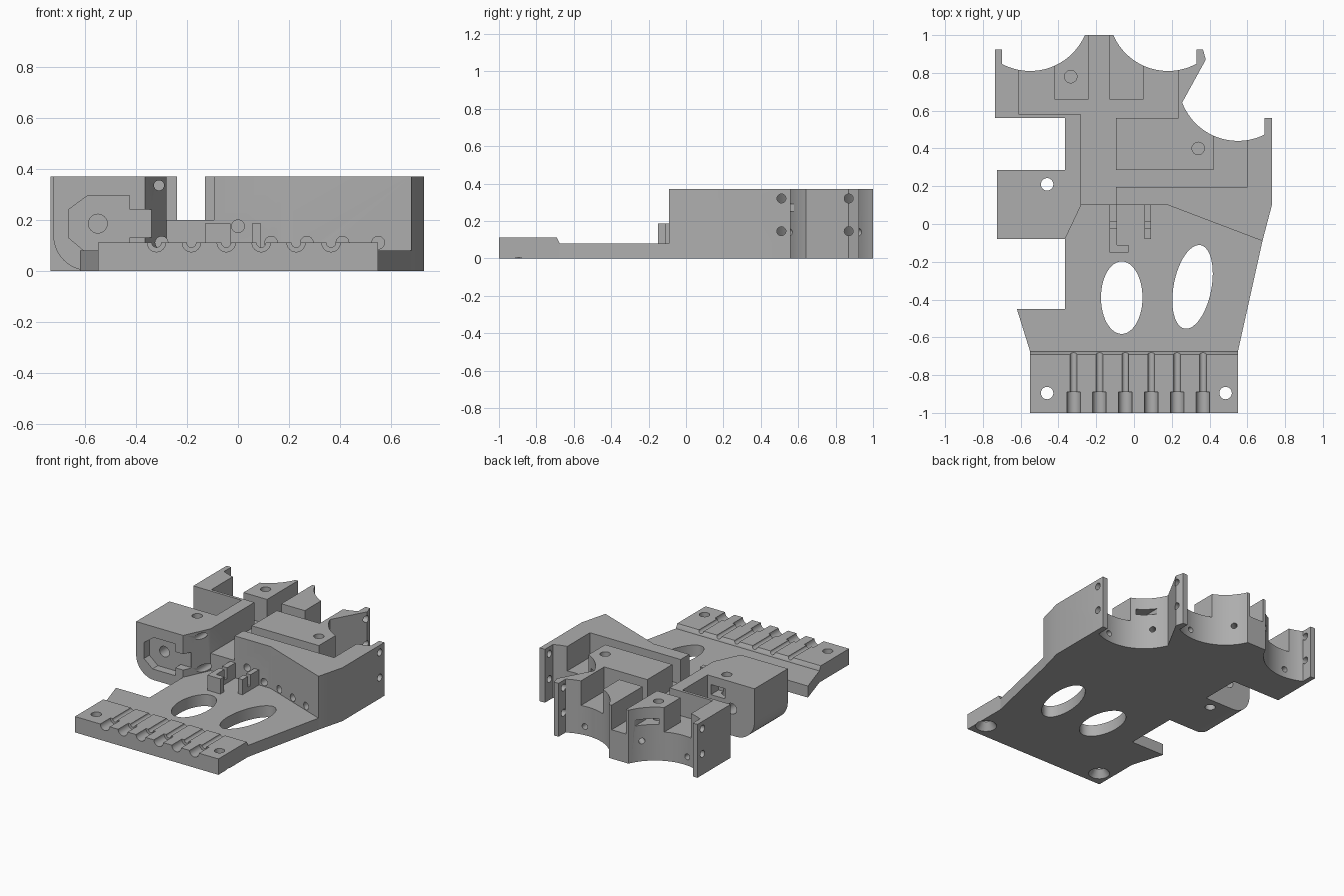
import bpy, bmesh, math
from mathutils import Vector, Matrix

if "Cube" in bpy.data.objects:
    bpy.data.objects.remove(bpy.data.objects["Cube"])

GREY = (0.42, 0.42, 0.42, 1)
grey = bpy.data.materials.new("plain grey")
grey.use_nodes = True
grey.diffuse_color = GREY
grey.node_tree.nodes["Principled BSDF"].inputs["Base Color"].default_value = GREY

TOP, FLOOR, PLATE, BAR = 0.37, 0.2, 0.08, 0.11
R = 0.316


def prism(name, pts, lo, hi, axis="z"):
    """Extrude a 2D outline along an axis: z uses (x, y), y uses (x, z), x uses (y, z)."""
    place = {"z": lambda a, b, h: (a, b, h), "y": lambda a, b, h: (a, h, b),
             "x": lambda a, b, h: (h, a, b)}[axis]
    bm = bmesh.new()
    face = bm.faces.new([bm.verts.new(place(a, b, lo)) for a, b in pts])
    ext = bmesh.ops.extrude_face_region(bm, geom=[face])
    move = Vector(place(0, 0, hi - lo))
    bmesh.ops.translate(bm, vec=move, verts=[v for v in ext["geom"] if isinstance(v, bmesh.types.BMVert)])
    bmesh.ops.recalc_face_normals(bm, faces=bm.faces)
    return finish(name, bm)


def finish(name, bm):
    mesh = bpy.data.meshes.new(name)
    bm.to_mesh(mesh)
    bm.free()
    mesh.materials.append(grey)
    ob = bpy.data.objects.new(name, mesh)
    bpy.context.collection.objects.link(ob)
    return ob


def box(name, x0, x1, y0, y1, z0, z1):
    return prism(name, [(x0, y0), (x1, y0), (x1, y1), (x0, y1)], z0, z1)


def rod(start, end, r, r2=None, segments=24):
    a, b = Vector(start), Vector(end)
    bm = bmesh.new()
    turn = (b - a).to_track_quat("Z", "Y").to_matrix().to_4x4()
    bmesh.ops.create_cone(bm, cap_ends=True, segments=segments, radius1=r, radius2=r if r2 is None else r2,
                          depth=(b - a).length, matrix=Matrix.Translation((a + b) / 2) @ turn)
    return finish("cutter", bm)


def cut(targets, cutter):
    for ob in targets:
        mod = ob.modifiers.new("cut", "BOOLEAN")
        mod.operation, mod.solver, mod.object = "DIFFERENCE", "EXACT", cutter
        bpy.context.view_layer.objects.active = ob
        bpy.ops.object.modifier_apply(modifier=mod.name)
    bpy.data.objects.remove(cutter)


def cut_box(targets, *dims):
    cut(targets, box("cutter", *dims))


def bowl(cx, cy, x0, x1, n=24):
    """Lower arc of a round cradle, running from x0 to x1."""
    a0, a1 = (-math.acos((x - cx) / R) for x in (x0, x1))
    return [(cx + R * math.cos(a0 + (a1 - a0) * i / n), cy + R * math.sin(a0 + (a1 - a0) * i / n))
            for i in range(n + 1)]


def oval(cx, cy, rx, ry, tilt=0, n=48):
    out = []
    for i in range(n):
        t = 2 * math.pi * i / n
        p = Matrix.Rotation(tilt, 2) @ Vector((rx * math.cos(t), ry * math.sin(t)))
        out.append((cx + p.x, cy + p.y))
    return out


# Tall body with three round motor cradles
CRADLES = [(-0.55, 1.126), (0.18, 1.126), (0.55, 0.756)]
outline = [(-0.365, -0.08), (-0.28, 0.10), (0.18, 0.10), (0.68, -0.09), (0.73, 0.10), (0.73, 0.56), (0.69, 0.56)]
outline += bowl(*CRADLES[2], 0.69, 0.255)
outline += [(0.38, 0.87), (0.365, 0.925), (0.33, 0.925)]
outline += bowl(*CRADLES[1], 0.33, -0.11)
outline += bowl(*CRADLES[0], -0.26, -0.70)
outline += [(-0.70, 0.925), (-0.735, 0.925), (-0.735, 0.56), (-0.365, 0.56)]
body = prism("motor_body", outline, 0, TOP)

# Open channels around the standing blocks
for x0, x1, y0, y1 in [(-0.28, -0.095, 0.05, 0.62), (-0.61, 0.235, 0.58, 0.66), (-0.28, 0.235, 0.56, 0.62),
                       (-0.61, -0.42, 0.62, 1.1), (-0.24, -0.13, 0.62, 1.1), (0.05, 0.235, 0.62, 1.1),
                       (-0.12, 0.60, 0.195, 0.285), (0.42, 0.60, 0.24, 0.65)]:
    cut_box([body], x0, x1, y0, y1, FLOOR, 0.5)

# Screw holes through the cradle arms
for x, y in [(0.71, 0.51), (0.35, 0.87), (-0.72, 0.87)]:
    for z in (0.145, 0.32):
        cut([body], rod((x - 0.06, y, z), (x + 0.06, y, z), 0.024))

# Screw holes in the cradle walls, and in the tops of the blocks
for (cx, cy), angles in zip(CRADLES, [(-40, -95), (-140, -85), (-140, -85)]):
    for deg, z in zip(angles, (0.14, 0.06)):
        d = Vector((math.cos(math.radians(deg)), math.sin(math.radians(deg)), 0))
        c = Vector((cx, cy, z))
        cut([body], rod(c + d * 0.2, c + d * 0.42, 0.02))
for x, y in [(-0.335, 0.78), (0.34, 0.40)]:
    cut([body], rod((x, y, 0.12), (x, y, 0.5), 0.033))

# Nut slots in the blocks
cut_box([body], -0.39, -0.28, 0.74, 1.0, 0.25, 0.29)
cut_box([body], 0.29, 0.39, 0.36, 0.6, 0.25, 0.29)

# Wire holes through the front wall
for x, z in [(-0.3, 0.11), (0, 0.175), (0.13, 0.11), (0.27, 0.11), (0.41, 0.11), (0.55, 0.11)]:
    cut([body], rod((x, -0.2, z), (x, 0.25, z), 0.025))
cut([body], rod((-0.31, -0.1, 0.335), (-0.31, 0.12, 0.335), 0.02))

# Side block with a rounded lower edge
corner = [(-0.585 - 0.14 * math.cos(a), 0.14 - 0.14 * math.sin(a))
          for a in (math.pi / 2 * i / 12 for i in range(13))]
side = prism("side_block", corner + [(-0.365, 0), (-0.365, TOP), (-0.725, TOP)], -0.08, 0.285, "y")
pocket = [(-0.665, 0.13), (-0.60, 0.075), (-0.425, 0.075), (-0.425, 0.13), (-0.34, 0.13),
          (-0.34, 0.24), (-0.425, 0.24), (-0.425, 0.295), (-0.59, 0.295), (-0.665, 0.24)]
cut([side, body], prism("cutter", pocket, -0.2, -0.02, "y"))
cut([side], rod((-0.55, -0.2, 0.185), (-0.55, 0.4, 0.185), 0.037))
cut([side], rod((-0.46, 0.21, -0.1), (-0.46, 0.21, 0.5), 0.033))
cut_box([side], -0.50, -0.39, 0.2, 0.4, 0.24, 0.31)

# Base plate with two oval openings
plate = prism("base_plate", [(-0.55, -0.675), (0.55, -0.675), (0.68, -0.09), (0.18, 0.10), (-0.28, 0.10),
                             (-0.365, -0.08), (-0.365, -0.45), (-0.62, -0.45)], 0, PLATE)
cut([plate], prism("cutter", oval(-0.065, -0.39, 0.11, 0.192), -0.1, 0.2))
cut([plate], prism("cutter", oval(0.31, -0.333, 0.1, 0.225, math.radians(-11)), -0.1, 0.2))

# Front bar with stepped wire grooves and countersunk mounting holes
bar = prism("front_bar", [(-1, 0), (-0.675, 0), (-0.675, PLATE), (-0.69, BAR), (-1, BAR)], -0.55, 0.55, "x")
for i in range(6):
    x = -0.32 + 0.137 * i
    cut([bar], rod((x, -1.1, BAR), (x, -0.89, BAR), 0.036))
    cut([bar], rod((x, -0.9, BAR), (x, -0.6, BAR), 0.018))
for x in (-0.46, 0.485):
    cut([bar], rod((x, -0.895, -0.1), (x, -0.895, 0.3), 0.033))
    cut([bar], rod((x, -0.895, -0.01), (x, -0.895, 0.05), 0.075, 0.033))

# Wire clips in front of the wall
clip = prism("hooked_clip", [(-0.13, -0.15), (-0.03, -0.15), (-0.03, -0.11), (-0.09, -0.11),
                             (-0.09, 0.10), (-0.13, 0.10)], PLATE, 0.185)
post = box("straight_clip", 0.055, 0.09, -0.08, 0.10, PLATE, 0.185)
cut_box([clip, post], -0.2, 0.2, -0.02, 0.01, 0.11, 0.3)

# Smooth the round walls, keep the edges sharp
for ob in (body, side, plate, bar, clip, post):
    bpy.ops.object.select_all(action="DESELECT")
    ob.select_set(True)
    bpy.context.view_layer.objects.active = ob
    bpy.ops.object.shade_smooth_by_angle(angle=math.radians(30))
